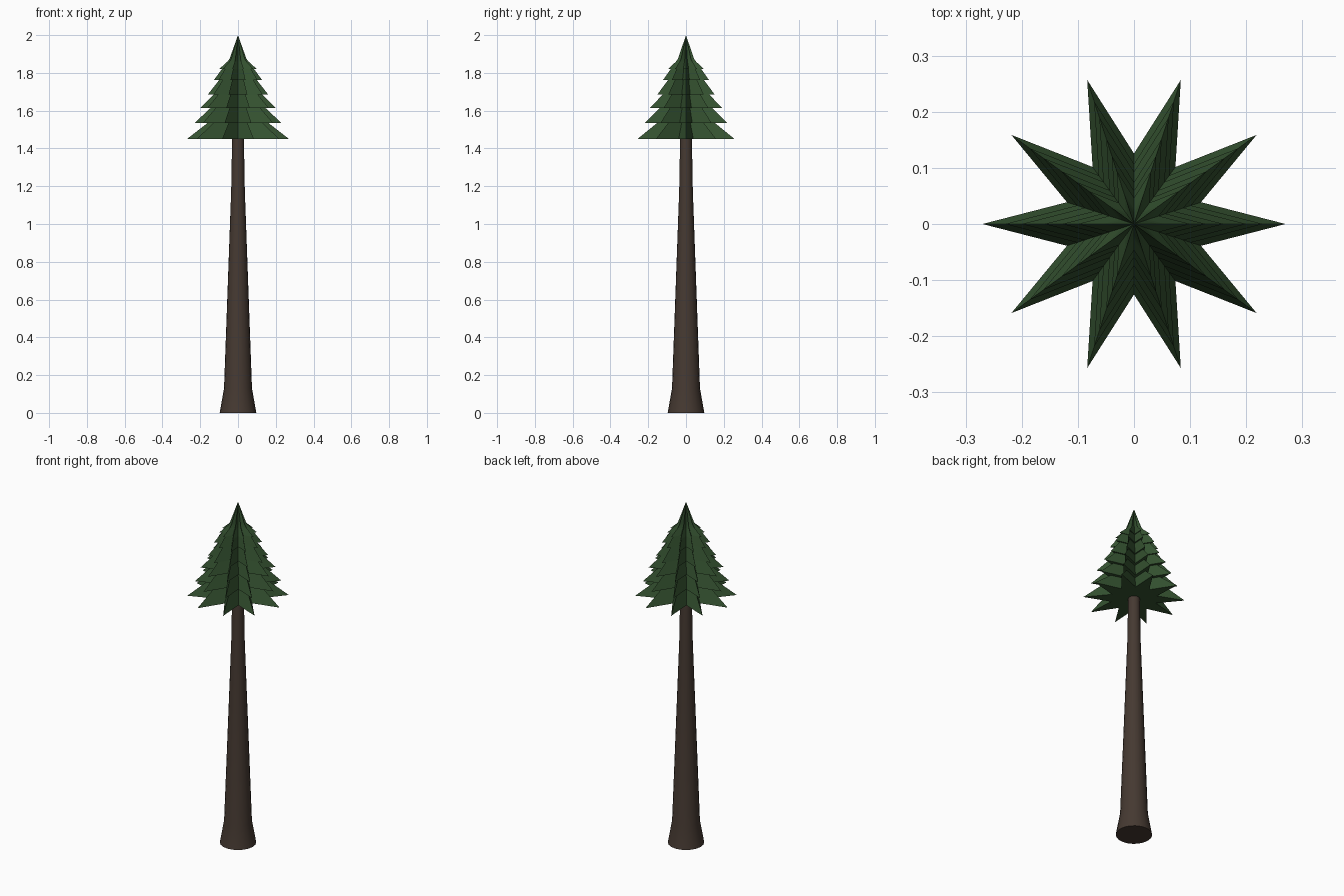
import bpy, bmesh
from math import cos, sin, pi

if "Cube" in bpy.data.objects:
    bpy.data.objects.remove(bpy.data.objects["Cube"])


def material(name, color):
    m = bpy.data.materials.new(name)
    m.diffuse_color = (*color, 1)
    m.use_nodes = True
    m.node_tree.nodes["Principled BSDF"].inputs["Base Color"].default_value = m.diffuse_color
    return m


def finish(bm, name, mat):
    bmesh.ops.recalc_face_normals(bm, faces=bm.faces)
    me = bpy.data.meshes.new(name)
    bm.to_mesh(me)
    bm.free()
    me.materials.append(mat)
    ob = bpy.data.objects.new(name, me)
    bpy.context.collection.objects.link(ob)
    return ob


def ring(bm, radii, z):
    n = len(radii)
    return [bm.verts.new((r * cos(2 * pi * i / n), r * sin(2 * pi * i / n), z))
            for i, r in enumerate(radii)]


bark = material("bark", (0.06, 0.041, 0.031))
needles = material("needles", (0.035, 0.085, 0.03))

# Trunk: flared foot and long taper, ending inside the foliage
SIDES = 20
bm = bmesh.new()
rings = [ring(bm, [r] * SIDES, z) for r, z in
         [(0.097, 0), (0.074, 0.13), (0.036, 1.18), (0.03, 1.52)]]
for a, b in zip(rings, rings[1:]):
    for i in range(SIDES):
        j = (i + 1) % SIDES
        bm.faces.new((a[i], a[j], b[j], b[i]))
bm.faces.new(rings[0])
bm.faces.new(rings[-1])
trunk = finish(bm, "trunk", bark)
bpy.context.view_layer.objects.active = trunk
trunk.select_set(True)
bpy.ops.object.shade_smooth_by_angle(angle=0.6)

# Foliage: stacked ten-pointed star cones (radius, base height, apex height)
tiers = [(0.27, 1.45, 1.66), (0.23, 1.535, 1.75), (0.20, 1.615, 1.815),
         (0.16, 1.685, 1.89), (0.128, 1.762, 1.935), (0.10, 1.82, 1.91),
         (0.055, 1.845, 2.0)]
for k, (r, z0, z1) in enumerate(tiers):
    bm = bmesh.new()
    star = ring(bm, [r, r * 0.465] * 10, z0)
    apex = bm.verts.new((0, 0, z1))
    hub = bm.verts.new((0, 0, z0))
    for i in range(20):
        a, b = star[i], star[(i + 1) % 20]
        bm.faces.new((a, b, apex))
        bm.faces.new((b, a, hub))
    finish(bm, f"foliage_tier_{k + 1}", needles)
